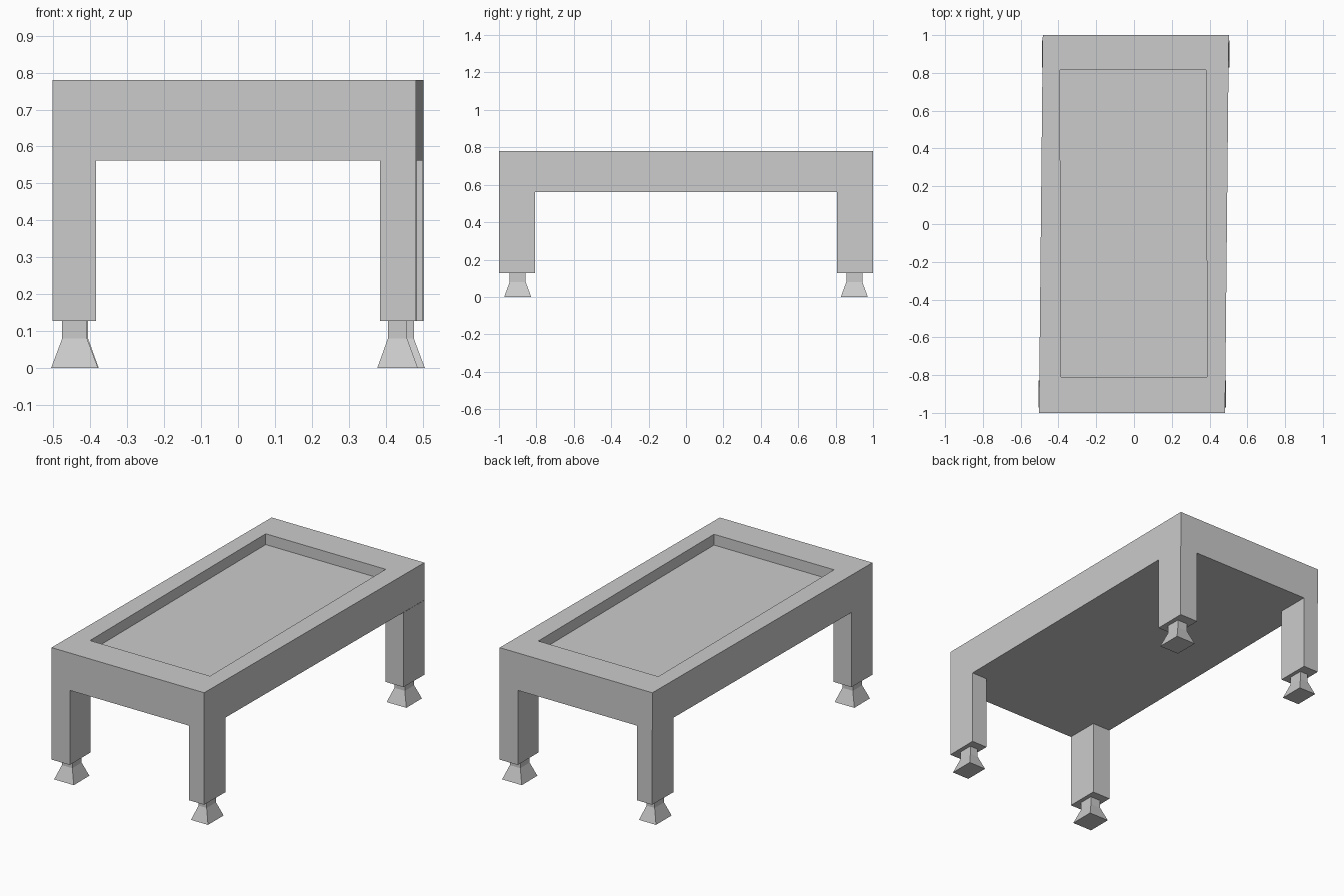
import bpy, bmesh

if "Cube" in bpy.data.objects:
    bpy.data.objects.remove(bpy.data.objects["Cube"])


def quad(x0, x1, y0, y1, z, lean=0.0, lean_sides=(0, 0)):
    """Four corners; the sides flagged in lean_sides slant by lean per unit of y."""
    a, b = lean * lean_sides[0], lean * lean_sides[1]
    d = y1 - y0
    return [(x0, y0, z), (x1, y0, z), (x1 + b * d, y1, z), (x0 + a * d, y1, z)]


def loft(name, rings, cap_top=True):
    """Skin a stack of rings, bottom first, turning flat-faced quads."""
    bm = bmesh.new()
    loops = [[bm.verts.new(p) for p in ring] for ring in rings]
    for lo, hi in zip(loops, loops[1:]):
        for i in range(4):
            j = (i + 1) % 4
            bm.faces.new((lo[i], lo[j], hi[j], hi[i]))
    bm.faces.new(loops[0][::-1])
    if cap_top:
        bm.faces.new(loops[-1])
    mesh = bpy.data.meshes.new(name)
    bm.to_mesh(mesh)
    bm.free()
    obj = bpy.data.objects.new(name, mesh)
    bpy.context.collection.objects.link(obj)
    return obj


def turned(ring):
    """Half turn about z, for the diagonally opposite corner."""
    return [(-x, -y, z) for x, y, z in ring]


LEAN = 0.01
TOP, UNDER, FLOOR, LEG_END, NECK = 0.78, 0.562, 0.717, 0.127, 0.08

# Table frame with sunken top panel
outer = dict(x0=-0.503, x1=0.482, y0=-1, y1=1, lean=LEAN, lean_sides=(1, 1))
inner = dict(x0=-0.387, x1=0.387, y0=-0.811, y1=0.815, lean=-0.003, lean_sides=(1, 1))
loft("table_frame", [quad(z=UNDER, **outer), quad(z=TOP, **outer),
                     quad(z=TOP, **inner), quad(z=FLOOR, **inner)])

# Front corners: leg x range, slanted side, foot base x range, foot neck x range
corners = {
    "left": ((-0.503, -0.385), (1, 0), (-0.506, -0.379), (-0.476, -0.409)),
    "right": ((0.384, 0.482), (0, 1), (0.377, 0.487), (0.406, 0.458)),
}
opposite = {"left": "right", "right": "left"}

for side, (leg, slant, base, neck) in corners.items():
    leg_rings = [quad(*leg, -1, -0.808, z, LEAN, slant) for z in (LEG_END, UNDER)]
    foot_rings = [quad(*base, -0.972, -0.828, 0),
                  quad(*neck, -0.943, -0.857, NECK),
                  quad(*neck, -0.943, -0.857, LEG_END)]
    for part, rings in (("leg", leg_rings), ("foot", foot_rings)):
        loft(f"front_{side}_{part}", rings, cap_top=False)
        loft(f"back_{opposite[side]}_{part}", [turned(r) for r in rings], cap_top=False)
